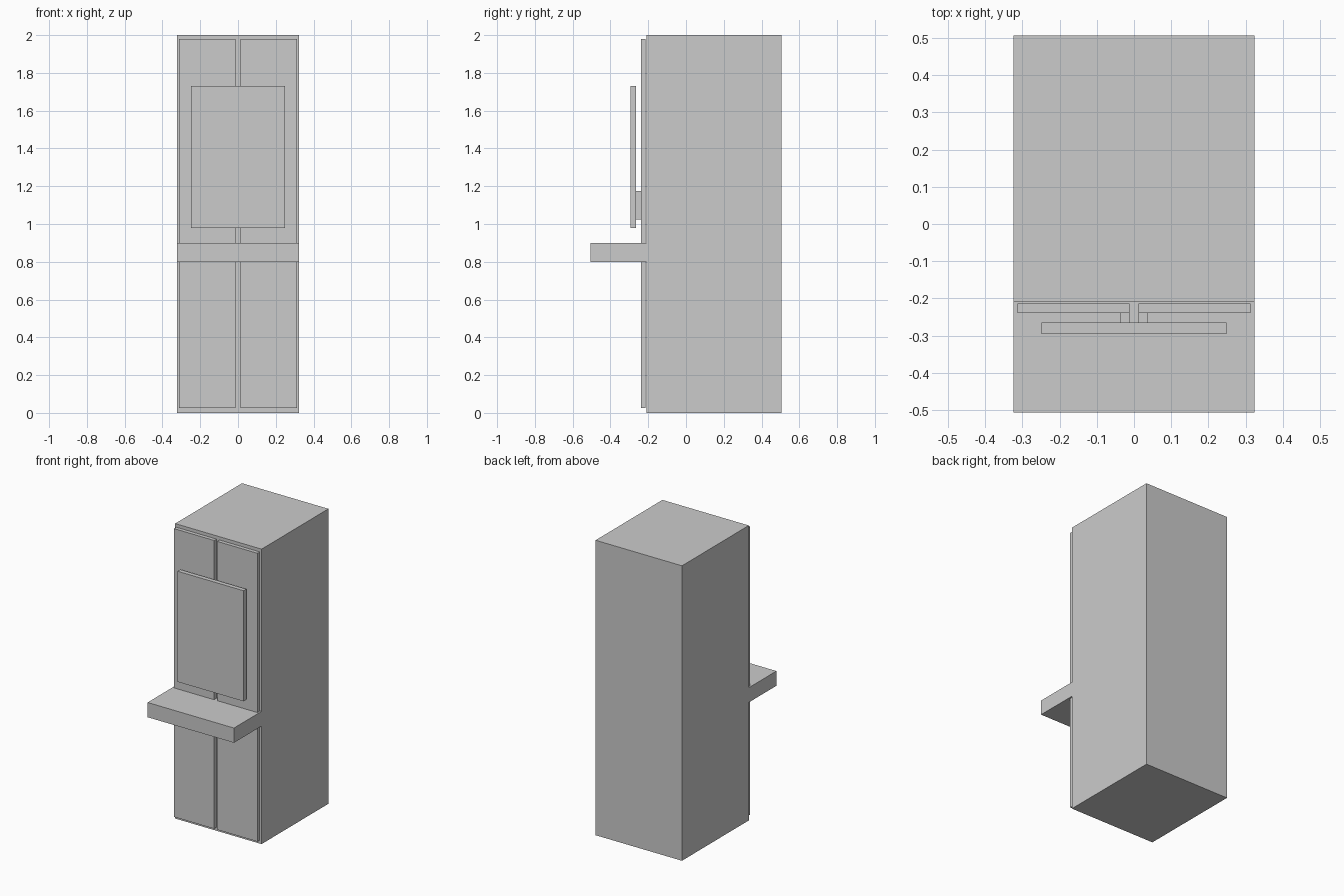
import bpy
import bmesh

cube = bpy.data.objects.get("Cube")
if cube:
    bpy.data.objects.remove(cube, do_unlink=True)

grey = bpy.data.materials.new("light_grey")
grey.use_nodes = True
colour = (0.6, 0.6, 0.6, 1)
grey.diffuse_color = colour
grey.node_tree.nodes["Principled BSDF"].inputs["Base Color"].default_value = colour


def extrude_side_profile(name, profile, x0, x1):
    """Extrude a closed (y, z) outline from x0 to x1."""
    bm = bmesh.new()
    face = bm.faces.new([bm.verts.new((x0, y, z)) for y, z in profile])
    result = bmesh.ops.extrude_face_region(bm, geom=[face])
    moved = [g for g in result["geom"] if isinstance(g, bmesh.types.BMVert)]
    bmesh.ops.translate(bm, vec=(x1 - x0, 0, 0), verts=moved)
    bmesh.ops.recalc_face_normals(bm, faces=bm.faces)
    mesh = bpy.data.meshes.new(name)
    bm.to_mesh(mesh)
    bm.free()
    mesh.materials.append(grey)
    obj = bpy.data.objects.new(name, mesh)
    bpy.context.collection.objects.link(obj)
    return obj


def box(name, x, y, z):
    outline = [(y[0], z[0]), (y[1], z[0]), (y[1], z[1]), (y[0], z[1])]
    return extrude_side_profile(name, outline, *x)


# Tall cabinet with the front shelf growing out of it
WIDTH, BACK, FRONT, SHELF = 0.324, 0.506, -0.21, -0.506
extrude_side_profile("cabinet_with_shelf", [
    (BACK, 0), (BACK, 2), (FRONT, 2), (FRONT, 0.9),
    (SHELF, 0.9), (SHELF, 0.8), (FRONT, 0.8), (FRONT, 0),
], -WIDTH, WIDTH)

# Pair of doors, each with a handle by the centre gap
for side, sign in (("left", 1), ("right", -1)):
    door_x = sorted((sign * 0.012, sign * 0.313))
    handle_x = sorted((sign * 0.012, sign * 0.037))
    box(side + "_door", door_x, (-0.239, -0.214), (0.025, 1.98))
    box(side + "_handle", handle_x, (-0.265, -0.239), (1.025, 1.175))

# Flat panel held in front of the doors
box("front_panel", (-0.248, 0.248), (-0.295, -0.265), (0.98, 1.73))
